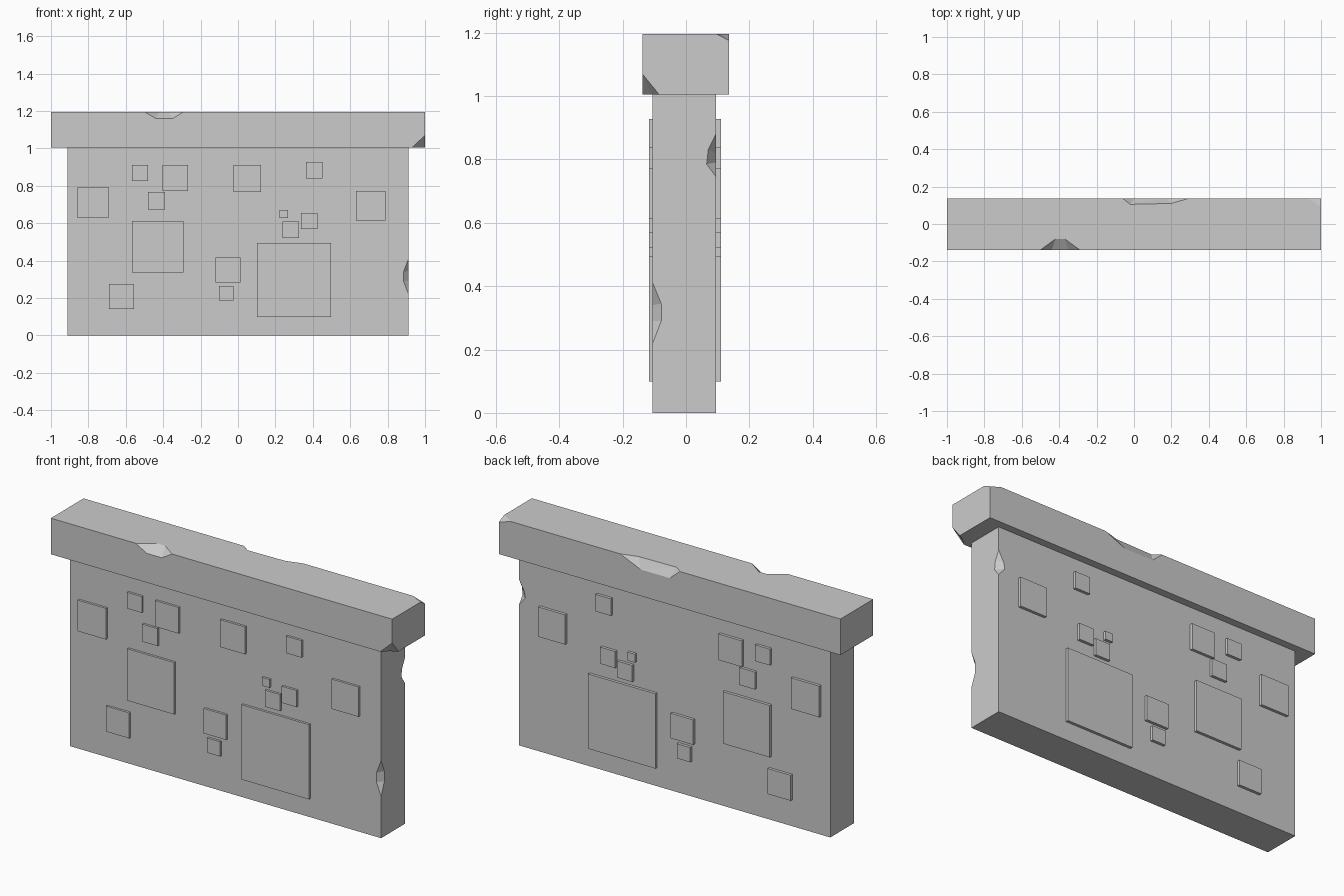
import bpy, bmesh
from mathutils import Vector

if "Cube" in bpy.data.objects:
    bpy.data.objects.remove(bpy.data.objects["Cube"])


def finish(bm, name):
    bmesh.ops.recalc_face_normals(bm, faces=bm.faces)
    me = bpy.data.meshes.new(name)
    bm.to_mesh(me)
    bm.free()
    ob = bpy.data.objects.new(name, me)
    bpy.context.collection.objects.link(ob)
    return ob


def box(name, lo, hi):
    lo, hi = Vector(lo), Vector(hi)
    bm = bmesh.new()
    bmesh.ops.create_cube(bm, size=1)
    for v in bm.verts:
        v.co = (lo + hi) / 2 + v.co * (hi - lo)
    return finish(bm, name)


def chip(target, points, outward):
    """Knock a faceted chip out of an edge: hull of surface points swept outward."""
    bm = bmesh.new()
    out = Vector(outward) * 0.1
    for p in points:
        bm.verts.new(p)
        bm.verts.new(Vector(p) + out)
    res = bmesh.ops.convex_hull(bm, input=bm.verts)
    loose = [v for v in bm.verts if not v.link_faces]
    bmesh.ops.delete(bm, geom=loose, context='VERTS')
    cutter = finish(bm, "chip_cutter")
    mod = target.modifiers.new("chip", 'BOOLEAN')
    mod.operation, mod.solver, mod.object = 'DIFFERENCE', 'EXACT', cutter
    cutter.hide_render = True
    cutter.hide_set(True)
    cutter.display_type = 'WIRE'


# Wall slab with two chipped right-hand edges
X, F, B = 0.912, -0.105, 0.095
wall = box("wall", (-0.912, F, 0), (X, B, 1.005))
chip(wall, [(X, F, 0.22), (X, F, 0.41), (0.885, F, 0.29), (0.885, F, 0.34),
            (X, -0.078, 0.29), (X, -0.078, 0.345)], (1, -1, 0))
chip(wall, [(X, B, 0.745), (X, B, 0.88), (0.875, B, 0.79), (0.88, B, 0.82),
            (X, 0.065, 0.785), (X, 0.07, 0.83)], (1, 1, 0))

# Overhanging cap with chipped edges and corners
F, B, L, T = -0.138, 0.136, 1.005, 1.196
cap = box("cap", (-1, F, L), (1, B, T))
chip(cap, [(-0.50, F, T), (-0.29, F, T), (-0.42, -0.08, T), (-0.37, -0.08, T),
           (-0.44, F, 1.16), (-0.35, F, 1.16)], (0, -1, 1))
chip(cap, [(-0.06, B, T), (0.29, B, T), (-0.02, 0.105, T), (0.2, 0.11, T),
           (0.0, B, 1.145), (0.17, B, 1.145)], (0, 1, 1))
chip(cap, [(0.93, B, T), (1, 0.095, T), (1, B, 1.175), (0.97, 0.11, T)], (1, 1, 1))
chip(cap, [(0.93, F, L), (1, -0.085, L), (1, F, 1.07), (0.96, -0.11, L)], (1, -1, -1))

# Raised square stones passing through the wall: (centre x, centre z, side)
stones = [
    (-0.775, 0.71, 0.165), (-0.525, 0.868, 0.086), (-0.335, 0.842, 0.138),
    (-0.435, 0.72, 0.092), (-0.43, 0.475, 0.275), (-0.623, 0.208, 0.135),
    (0.408, 0.883, 0.09), (0.71, 0.693, 0.158), (0.245, 0.65, 0.044),
    (0.283, 0.565, 0.088), (0.382, 0.612, 0.088), (0.3, 0.297, 0.396),
    (-0.053, 0.35, 0.132), (-0.062, 0.226, 0.078)]
for i, (x, z, s) in enumerate(stones):
    h = s / 2
    box(f"stone_{i + 1}", (x - h, -0.117, z - h), (x + h, 0.11, z + h))
# One stone shows on the front only
box("front_stone", (-0.023, -0.117, 0.767), (0.122, 0, 0.912))
